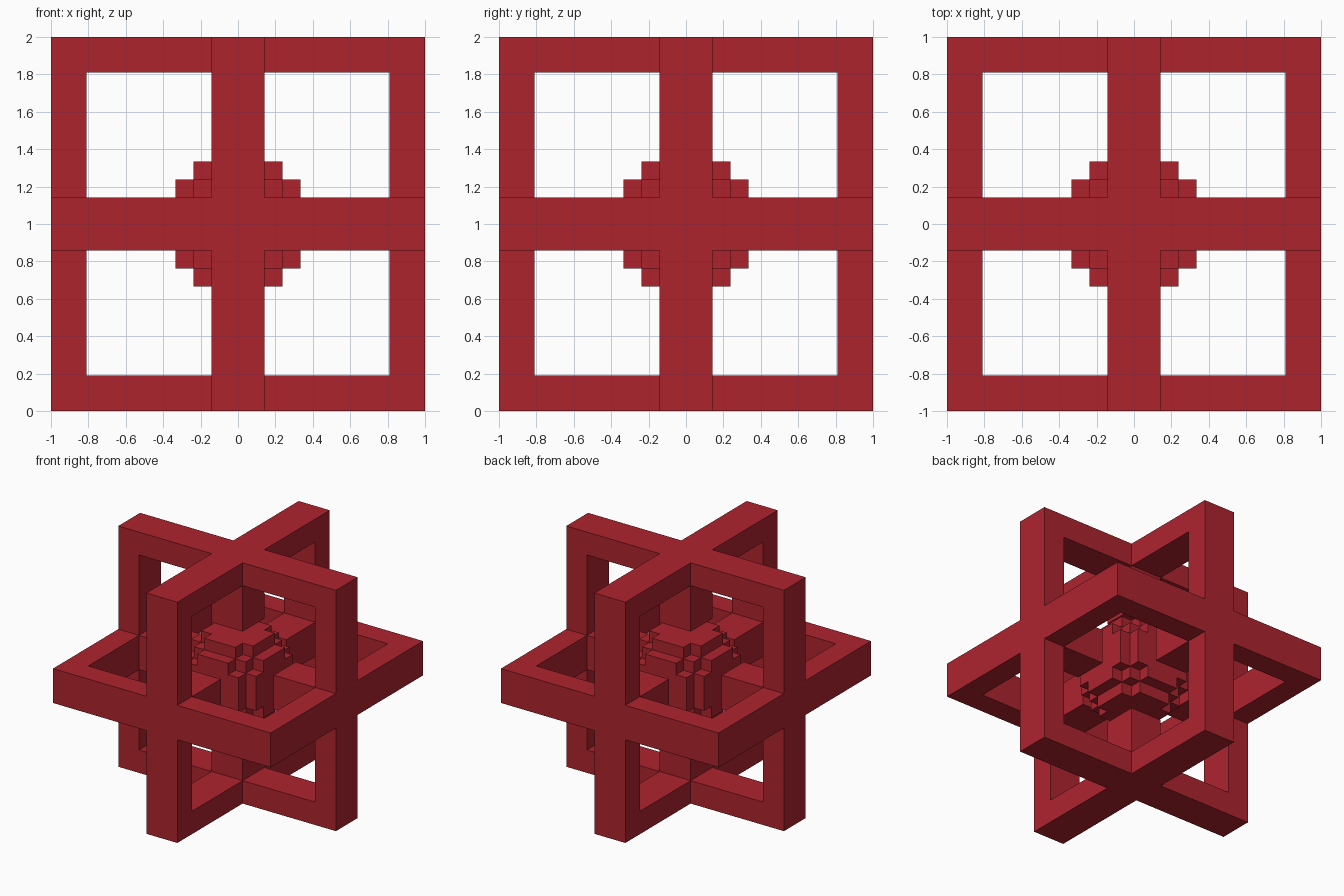
import bpy
import bmesh
import math
from mathutils import Vector

cube = bpy.data.objects.get("Cube")
if cube:
    bpy.data.objects.remove(cube, do_unlink=True)

UNIT = 2 / 21      # size of one block
REACH = 10         # blocks from the middle to the outside

red = bpy.data.materials.new("deep_red")
red.use_nodes = True
colour = (0.42, 0.017, 0.027, 1)
red.diffuse_color = colour
red.node_tree.nodes["Principled BSDF"].inputs["Base Color"].default_value = colour


def block_solid(name, rule):
    """Outer skin of all unit blocks that satisfy the rule."""
    span = range(-REACH, REACH + 1)
    cells = {(x, y, z) for x in span for y in span for z in span if rule(x, y, z)}
    bm = bmesh.new()
    corners = {}

    def corner(p):
        key = tuple(round(2 * c) for c in p)
        if key not in corners:
            corners[key] = bm.verts.new(p * UNIT + Vector((0, 0, 1)))
        return corners[key]

    for cell in cells:
        for axis in range(3):
            for sign in (-1, 1):
                normal = Vector((0, 0, 0))
                normal[axis] = sign
                if tuple(int(c + n) for c, n in zip(cell, normal)) in cells:
                    continue
                u = Vector((0, 0, 0))
                u[(axis + 1) % 3] = 0.5
                v = normal.cross(u)
                mid = Vector(cell) + normal / 2
                bm.faces.new([corner(mid + d) for d in (-u - v, u - v, u + v, v - u)])

    # Merge flat neighbouring squares into large clean faces
    bmesh.ops.dissolve_limit(bm, angle_limit=math.radians(1),
                             verts=bm.verts[:], edges=bm.edges[:])
    mesh = bpy.data.meshes.new(name)
    bm.to_mesh(mesh)
    bm.free()
    mesh.materials.append(red)
    obj = bpy.data.objects.new(name, mesh)
    bpy.context.collection.objects.link(obj)


# Three crossing square frames, with a square stub from each side to the core
def in_frames(x, y, z):
    low, mid, high = sorted(map(abs, (x, y, z)))
    ring = low <= 1 and high >= 9
    stub = mid <= 1 and high >= 5
    return ring or stub


# Stepped ball floating in the middle
def in_core(x, y, z):
    return x * x + y * y + z * z < 16


block_solid("crossed_frames", in_frames)
block_solid("stepped_core", in_core)
